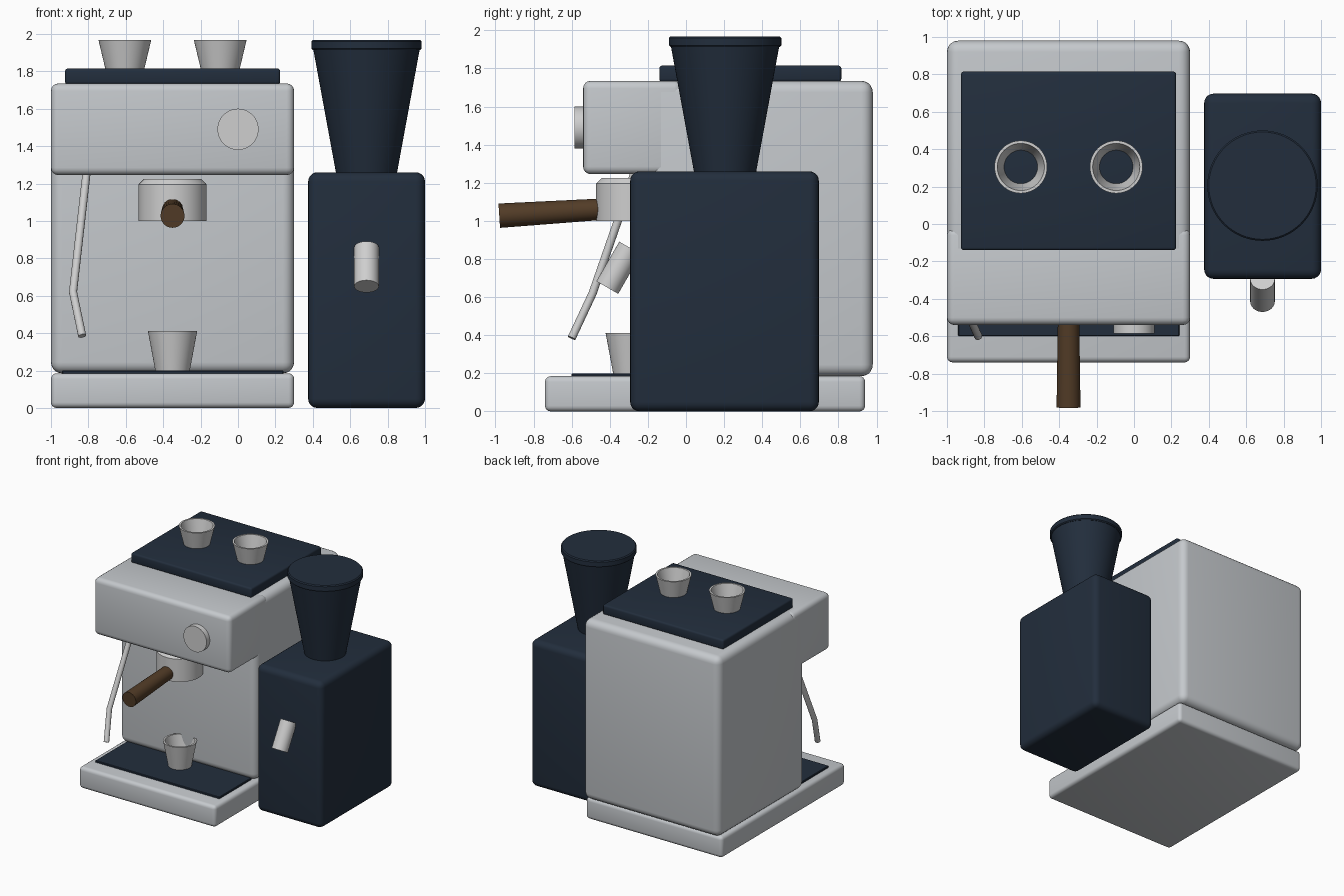
import bpy, bmesh, math
from mathutils import Vector

cube = bpy.data.objects.get("Cube")
if cube:
    bpy.data.objects.remove(cube, do_unlink=True)


def material(name, rgb):
    m = bpy.data.materials.new(name)
    m.use_nodes = True
    m.diffuse_color = (*rgb, 1)
    m.node_tree.nodes["Principled BSDF"].inputs["Base Color"].default_value = (*rgb, 1)
    return m


STEEL = material("pale steel", (0.56, 0.585, 0.61))
CHROME = material("polished metal", (0.62, 0.62, 0.62))
NAVY = material("dark navy", (0.016, 0.027, 0.046))
WOOD = material("brown wood", (0.085, 0.045, 0.02))


def finish(name, bm, mat):
    bmesh.ops.recalc_face_normals(bm, faces=bm.faces)
    mesh = bpy.data.meshes.new(name)
    bm.to_mesh(mesh)
    bm.free()
    mesh.materials.append(mat)
    ob = bpy.data.objects.new(name, mesh)
    bpy.context.collection.objects.link(ob)
    bpy.ops.object.select_all(action='DESELECT')
    ob.select_set(True)
    bpy.context.view_layer.objects.active = ob
    bpy.ops.object.shade_smooth_by_angle(angle=math.radians(35))
    return ob


def box(name, mat, xs, ys, zs, bevel=0.0, segments=4):
    """Rounded box spanning the given ranges."""
    bm = bmesh.new()
    bmesh.ops.create_cube(bm, size=1)
    for v in bm.verts:
        for i, (lo, hi) in enumerate((xs, ys, zs)):
            v.co[i] = lo if v.co[i] < 0 else hi
    if bevel:
        bmesh.ops.bevel(bm, geom=bm.edges[:], offset=bevel, segments=segments,
                        profile=0.5, affect='EDGES')
    return finish(name, bm, mat)


def lathe(name, mat, profile, start, axis=(0, 0, 1), sides=48, closed=False):
    """Spin (radius, height) points about an axis; closed loops make a tube."""
    bm = bmesh.new()
    turn = Vector((0, 0, 1)).rotation_difference(Vector(axis))
    rings = []
    for r, h in profile:
        ring = []
        for k in range(sides):
            a = math.tau * k / sides
            p = Vector((r * math.cos(a), r * math.sin(a), h))
            ring.append(bm.verts.new(turn @ p + Vector(start)))
        rings.append(ring)
    pairs = list(zip(rings, rings[1:]))
    if closed:
        pairs.append((rings[-1], rings[0]))
    else:
        bm.faces.new(rings[0])
        bm.faces.new(rings[-1])
    for a, b in pairs:
        for k in range(sides):
            n = (k + 1) % sides
            bm.faces.new((a[k], a[n], b[n], b[k]))
    return finish(name, bm, mat)


def rod(name, mat, a, b, ra, rb, sides=32):
    """Tapered cylinder between two points."""
    d = Vector(b) - Vector(a)
    return lathe(name, mat, [(ra, 0), (rb, d.length)], a, d, sides)


def cup(name, start, r_low, r_top, height, wall=0.015):
    return lathe(name, CHROME, [(r_low, 0), (r_top, height),
                                (r_top - wall, height), (r_low - wall, 0)],
                 start, closed=True)


# Machine housing
WIDE = (-1.0, 0.3)
box("base", STEEL, WIDE, (-0.74, 0.94), (0, 0.185), 0.03)
box("body", STEEL, WIDE, (-0.19, 0.98), (0.185, 1.735), 0.06, 5)
box("brew_head", STEEL, WIDE, (-0.54, -0.02), (1.245, 1.735), 0.04)
box("drip_grate", NAVY, (-0.94, 0.243), (-0.6, -0.16), (0.17, 0.2), 0.004, 1)
box("cup_warmer", NAVY, (-0.925, 0.225), (-0.14, 0.815), (1.73, 1.815), 0.015, 3)

# Front controls and brewing parts
rod("dial", CHROME, (0, -0.5, 1.49), (0, -0.585, 1.49), 0.11, 0.11, 48)
lathe("group_head", CHROME, [(0.182, 0), (0.182, 0.195), (0.152, 0.225)],
      (-0.35, -0.29, 1.0))
rod("filter_handle", WOOD, (-0.35, -0.98, 1.027), (-0.35, -0.3, 1.07), 0.064, 0.054)

# Steam wand
curve = bpy.data.curves.new("steam_wand_path", 'CURVE')
curve.dimensions = '3D'
curve.bevel_depth = 0.022
curve.bevel_resolution = 4
curve.use_fill_caps = True
path = [(-0.806, -0.257, 1.29), (-0.882, -0.49, 0.62), (-0.833, -0.6, 0.385)]
spline = curve.splines.new('POLY')
spline.points.add(len(path) - 1)
for point, co in zip(spline.points, path):
    point.co = (*co, 1)
curve.materials.append(CHROME)
wand = bpy.data.objects.new("steam_wand", curve)
bpy.context.collection.objects.link(wand)

# Cups
for side, x in (("right", -0.605), ("left", -0.095)):
    cup(side + "_warming_cup", (x, 0.305, 1.812), 0.104, 0.141, 0.155)
cup("tray_cup", (-0.35, -0.29, 0.198), 0.092, 0.132, 0.214)

# Grinder
CENTRE = (0.687, 0.205)
box("grinder_body", NAVY, (0.375, 1.0), (-0.293, 0.697), (0, 1.26), 0.05, 5)
rod("bean_hopper", NAVY, (*CENTRE, 1.24), (*CENTRE, 1.915), 0.16, 0.284, 64)
lathe("hopper_lid", NAVY, [(0.287, 0), (0.295, 0.008), (0.295, 0.047), (0.287, 0.055)],
      (*CENTRE, 1.913), sides=64)
rod("grinder_spout", CHROME, (0.687, -0.413, 0.65), (0.687, -0.293, 0.858), 0.066, 0.066)
